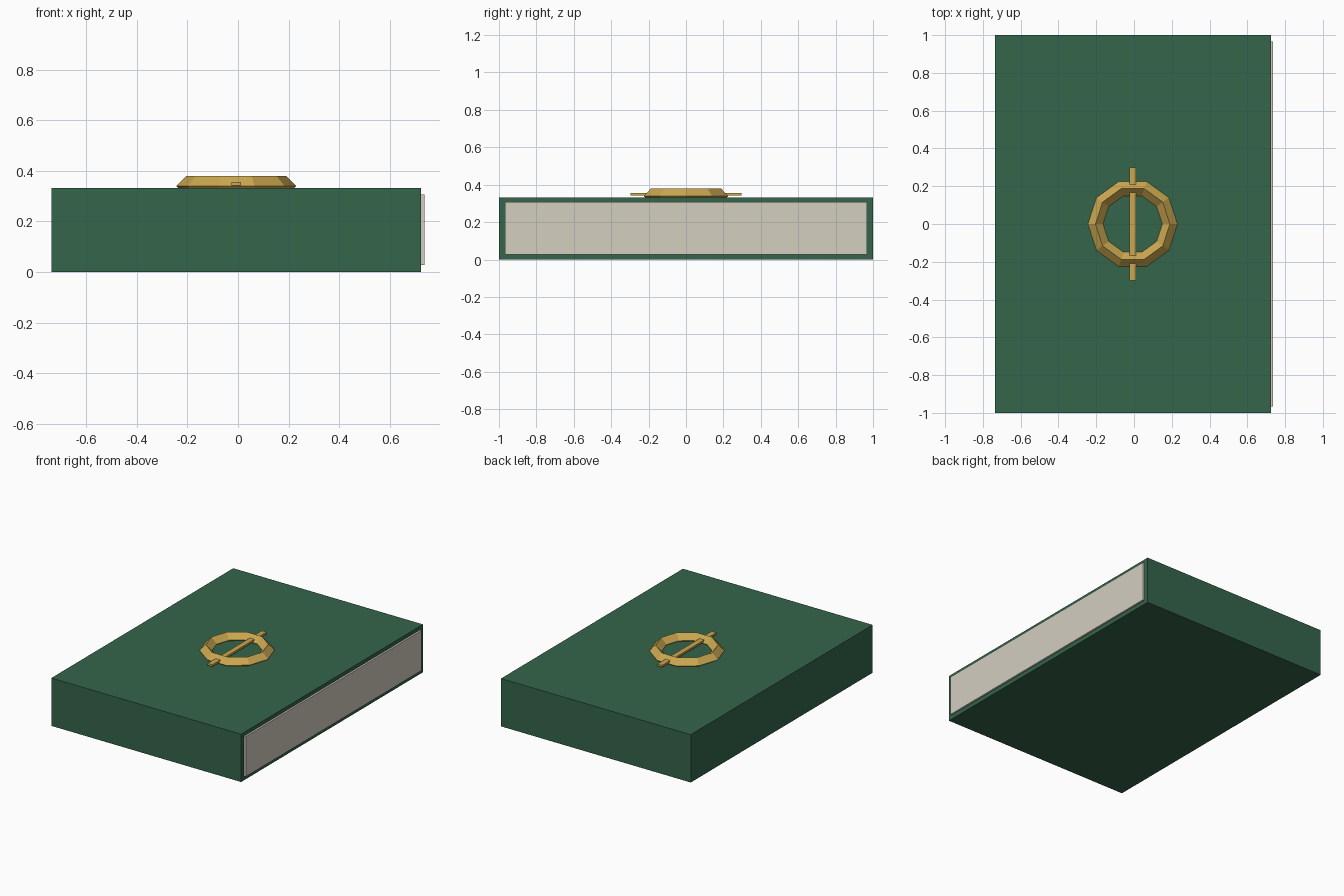
import bpy, bmesh
from math import cos, sin, tau
from mathutils import Matrix

if "Cube" in bpy.data.objects:
    bpy.data.objects.remove(bpy.data.objects["Cube"])


def material(name, rgb):
    m = bpy.data.materials.new(name)
    m.diffuse_color = (*rgb, 1)
    m.use_nodes = True
    m.node_tree.nodes["Principled BSDF"].inputs["Base Color"].default_value = m.diffuse_color
    return m


def add_object(name, bm, mat):
    bmesh.ops.recalc_face_normals(bm, faces=bm.faces[:])
    me = bpy.data.meshes.new(name)
    bm.to_mesh(me)
    bm.free()
    me.materials.append(mat)
    ob = bpy.data.objects.new(name, me)
    bpy.context.collection.objects.link(ob)
    return ob


def box(name, lo, hi, mat):
    bm = bmesh.new()
    bmesh.ops.create_cube(bm, size=1)
    for v in bm.verts:
        v.co = [(a + b) / 2 + c * (b - a) for a, b, c in zip(lo, hi, v.co)]
    return add_object(name, bm, mat)


def ring(name, center, major, minor, sides, section, mat):
    bm = bmesh.new()
    loops = []
    for i in range(sides):
        a = tau * i / sides
        loop = []
        for j in range(section):
            b = tau * j / section
            r = major + minor * cos(b)
            loop.append(bm.verts.new((r * cos(a), r * sin(a), minor * sin(b))))
        loops.append(loop)
    for i in range(sides):
        p, q = loops[i], loops[(i + 1) % sides]
        for j in range(section):
            k = (j + 1) % section
            bm.faces.new((p[j], q[j], q[k], p[k]))
    bm.transform(Matrix.Translation(center))
    return add_object(name, bm, mat)


green = material("green_cover", (0.035, 0.13, 0.07))
cream = material("cream_paper", (0.66, 0.62, 0.53))
gold = material("gold_metal", (0.6, 0.39, 0.08))

cx = -0.007  # centre of the cover

# Book cover block and the page block showing at the fore edge
box("cover", (-0.737, -1, 0), (0.724, 1, 0.333), green)
box("pages", (-0.70, -0.967, 0.028), (0.737, 0.967, 0.307), cream)

# Emblem on the cover: ten-sided ring with diamond section, and a thin bar
ring("emblem_ring", (cx, 0, 0.34), 0.197, 0.04, 10, 4, gold)
box("emblem_bar", (cx - 0.018, -0.298, 0.343), (cx + 0.018, 0.298, 0.357), gold)
